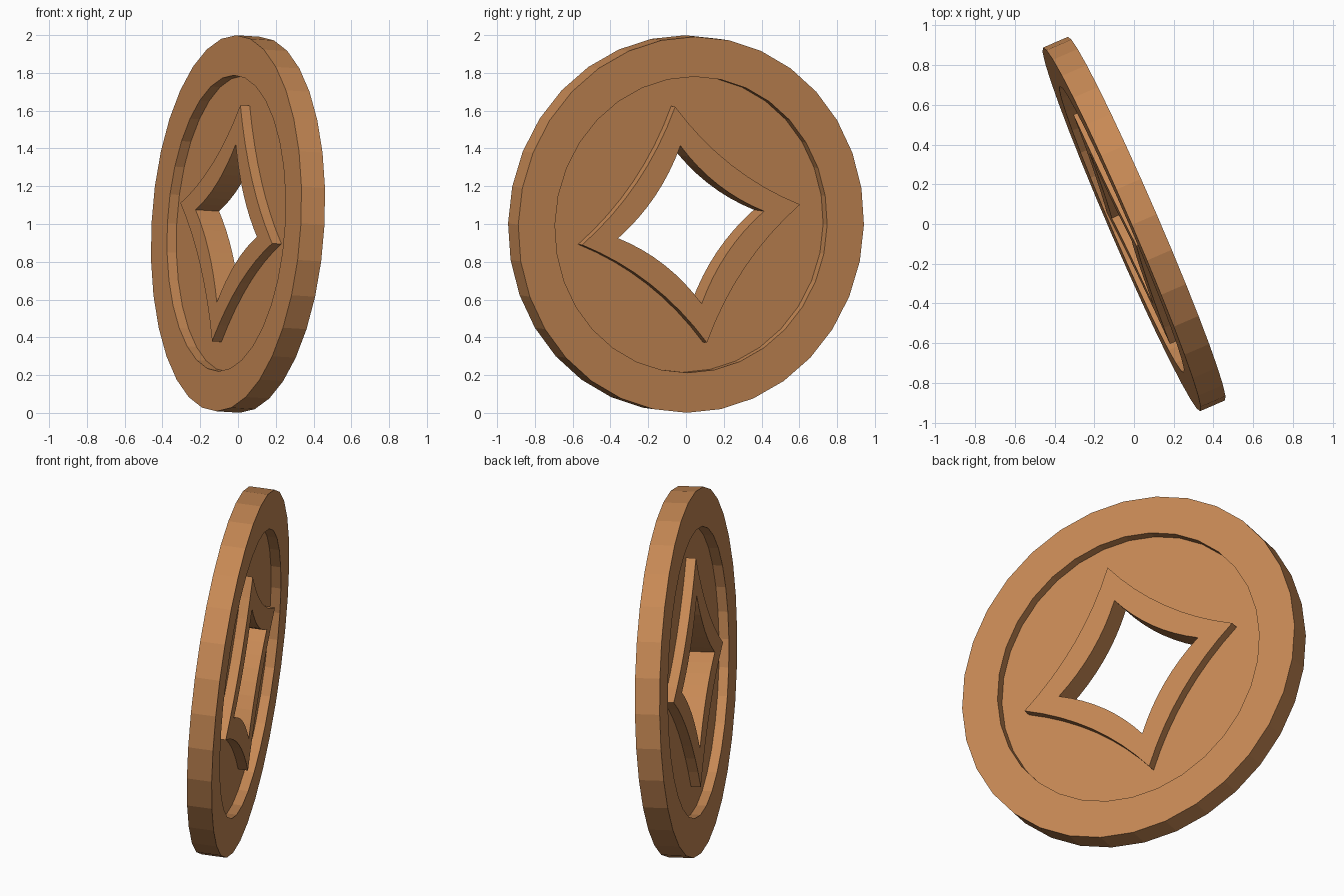
import bpy, bmesh, math
from mathutils import Matrix, Vector

if "Cube" in bpy.data.objects:
    bpy.data.objects.remove(bpy.data.objects["Cube"])

SIDES = 32
HALF = 0.068        # half thickness of rim and star border
FLOOR = 0.014       # half thickness of the recessed plate
TURN = math.radians(9.7)

mat = bpy.data.materials.new("bronze")
mat.diffuse_color = (0.57, 0.25, 0.09, 1)
mat.use_nodes = True
mat.node_tree.nodes["Principled BSDF"].inputs["Base Color"].default_value = mat.diffuse_color

# Coin plane: u across, v up (leaning slightly), w along the coin's axis
u = Vector((-0.397, 0.918, 0)).normalized()
v = Vector((0.052, 0.022, 1))
v = (v - u * v.dot(u)).normalized()
w = v.cross(u)
if w.x < 0:
    w = -w
FRAME = Matrix((u, v, w)).transposed()
CENTRE = Vector((0, 0, 1))


def circle(r):
    return [(r * math.cos(TURN + 2 * math.pi * i / SIDES - TURN),
             r * math.sin(2 * math.pi * i / SIDES)) for i in range(SIDES)]


def star(r):
    # four points joined by shallow inward arcs
    tips = [Vector((r * math.cos(TURN + k * math.pi / 2),
                    r * math.sin(TURN + k * math.pi / 2))) for k in range(4)]
    pts, n = [], SIDES // 4
    for k in range(4):
        a, b = tips[k], tips[(k + 1) % 4]
        inward = -(a + b).normalized()
        for i in range(n):
            t = i / n
            pts.append(tuple(a.lerp(b, t) + inward * 0.095 * r * 4 * t * (1 - t)))
    return pts


def ring(name, outer, inner, h):
    # closed band with rectangular section between two outlines
    bm = bmesh.new()
    loops = [[bm.verts.new(CENTRE + FRAME @ Vector((x, y, z))) for x, y in pts]
             for pts, z in ((outer, -h), (outer, h), (inner, h), (inner, -h))]
    for k in range(4):
        a, b = loops[k], loops[(k + 1) % 4]
        for i in range(SIDES):
            j = (i + 1) % SIDES
            bm.faces.new((a[i], a[j], b[j], b[i]))
    bmesh.ops.recalc_face_normals(bm, faces=bm.faces)
    me = bpy.data.meshes.new(name)
    bm.to_mesh(me)
    bm.free()
    me.materials.append(mat)
    bpy.context.collection.objects.link(bpy.data.objects.new(name, me))


ring("outer_rim", circle(0.997), circle(0.785), HALF)
ring("recessed_plate", circle(0.785), star(0.635), FLOOR)
ring("star_border", star(0.635), star(0.425), HALF)
